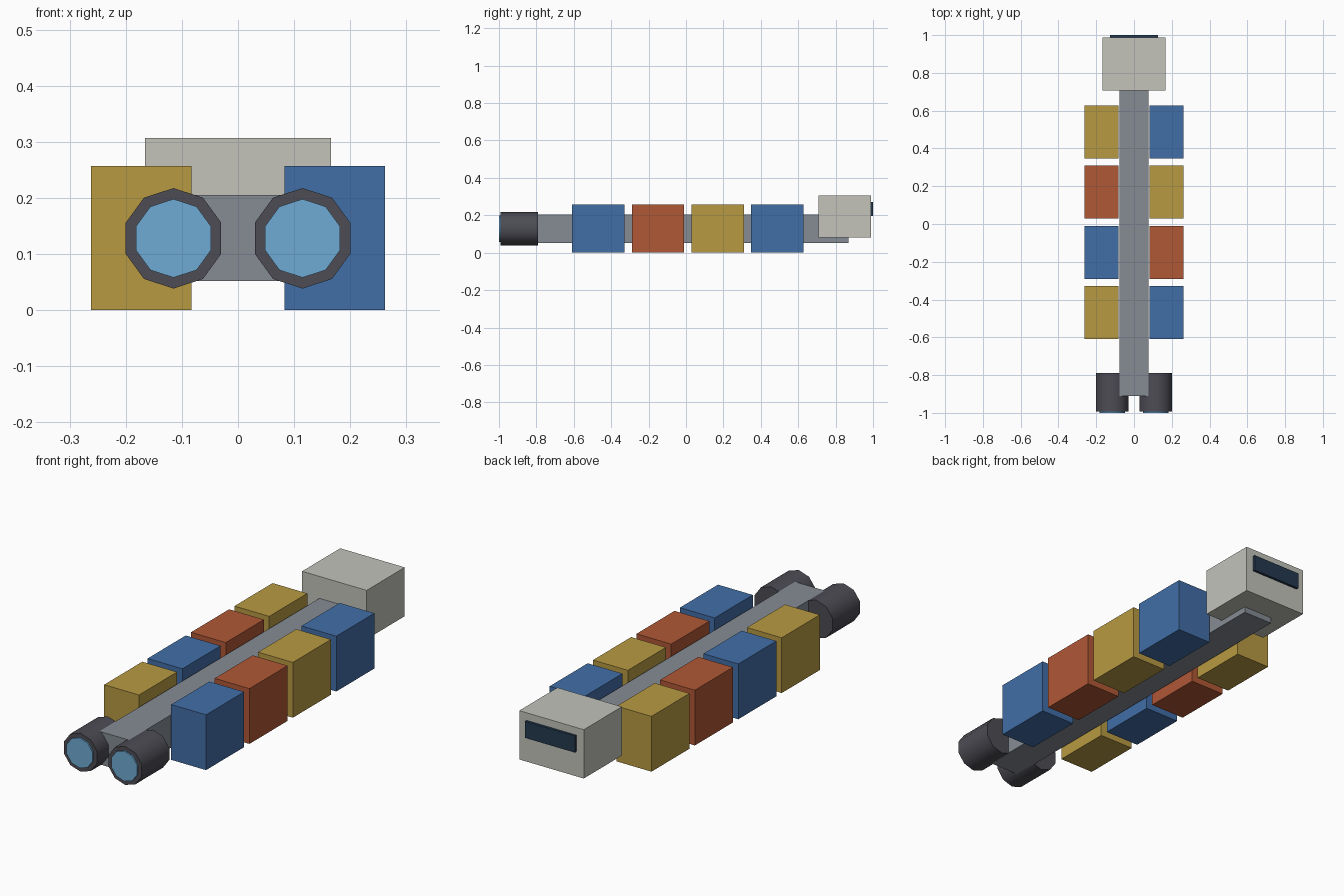
import bpy
import math

if "Cube" in bpy.data.objects:
    bpy.data.objects.remove(bpy.data.objects["Cube"])


def material(name, r, g, b):
    def lin(c):
        c /= 255
        return c / 12.92 if c <= 0.04045 else ((c + 0.055) / 1.055) ** 2.4
    m = bpy.data.materials.new(name)
    m.diffuse_color = (lin(r), lin(g), lin(b), 1)
    m.use_nodes = True
    m.node_tree.nodes["Principled BSDF"].inputs["Base Color"].default_value = m.diffuse_color
    return m


YELLOW = material("ochre_yellow", 184, 154, 66)
BLUE = material("cargo_blue", 66, 110, 167)
RED = material("rust_red", 176, 88, 54)
HULL = material("spine_grey", 133, 140, 148)
CABIN = material("cabin_white", 195, 195, 187)
DARK = material("engine_dark", 76, 76, 84)
GLOW = material("engine_glow", 110, 170, 212)
GLASS = material("window_glass", 36, 56, 78)


def box(name, x, y, z, mat):
    """Box from (min, max) ranges on each axis."""
    bpy.ops.mesh.primitive_cube_add(size=1, location=[sum(r) / 2 for r in (x, y, z)])
    o = bpy.context.object
    o.name = name
    o.scale = [r[1] - r[0] for r in (x, y, z)]
    bpy.ops.object.transform_apply(location=False, rotation=False, scale=True)
    o.data.materials.append(mat)


def drum(name, x, y, z, radius, mat):
    """Ten-sided cylinder along y with a corner at the top."""
    bpy.ops.mesh.primitive_cylinder_add(
        vertices=10, radius=radius, depth=y[1] - y[0],
        location=(x, sum(y) / 2, z), rotation=(math.pi / 2, 0, 0))
    o = bpy.context.object
    o.name = name
    o.data.materials.append(mat)
    bpy.ops.object.shade_smooth_by_angle(angle=math.radians(40))


# Central spine
box("spine", (-0.077, 0.077), (-0.91, 0.869), (0.052, 0.205), HULL)

# Command cabin with window plate
box("cabin", (-0.166, 0.166), (0.708, 0.988), (0.08, 0.307), CABIN)
box("cabin_window", (-0.128, 0.128), (0.98, 1.0), (0.195, 0.272), GLASS)

# Cargo containers, colours cycling along each side
colours = [YELLOW, BLUE, RED]
for k, side in enumerate((-1, 1)):
    for i in range(4):
        y0 = -0.609 + 0.319 * i
        xs = sorted((side * 0.083, side * 0.262))
        box(f"container_{'left' if side < 0 else 'right'}_{i + 1}",
            xs, (y0, y0 + 0.28), (0, 0.257), colours[(i + k) % 3])

# Engines with glowing discs
for side, label in ((-1, "left"), (1, "right")):
    drum(f"engine_{label}", side * 0.115, (-0.993, -0.79), 0.128, 0.0895, DARK)
    drum(f"engine_glow_{label}", side * 0.115, (-1.0, -0.985), 0.128, 0.07, GLOW)
